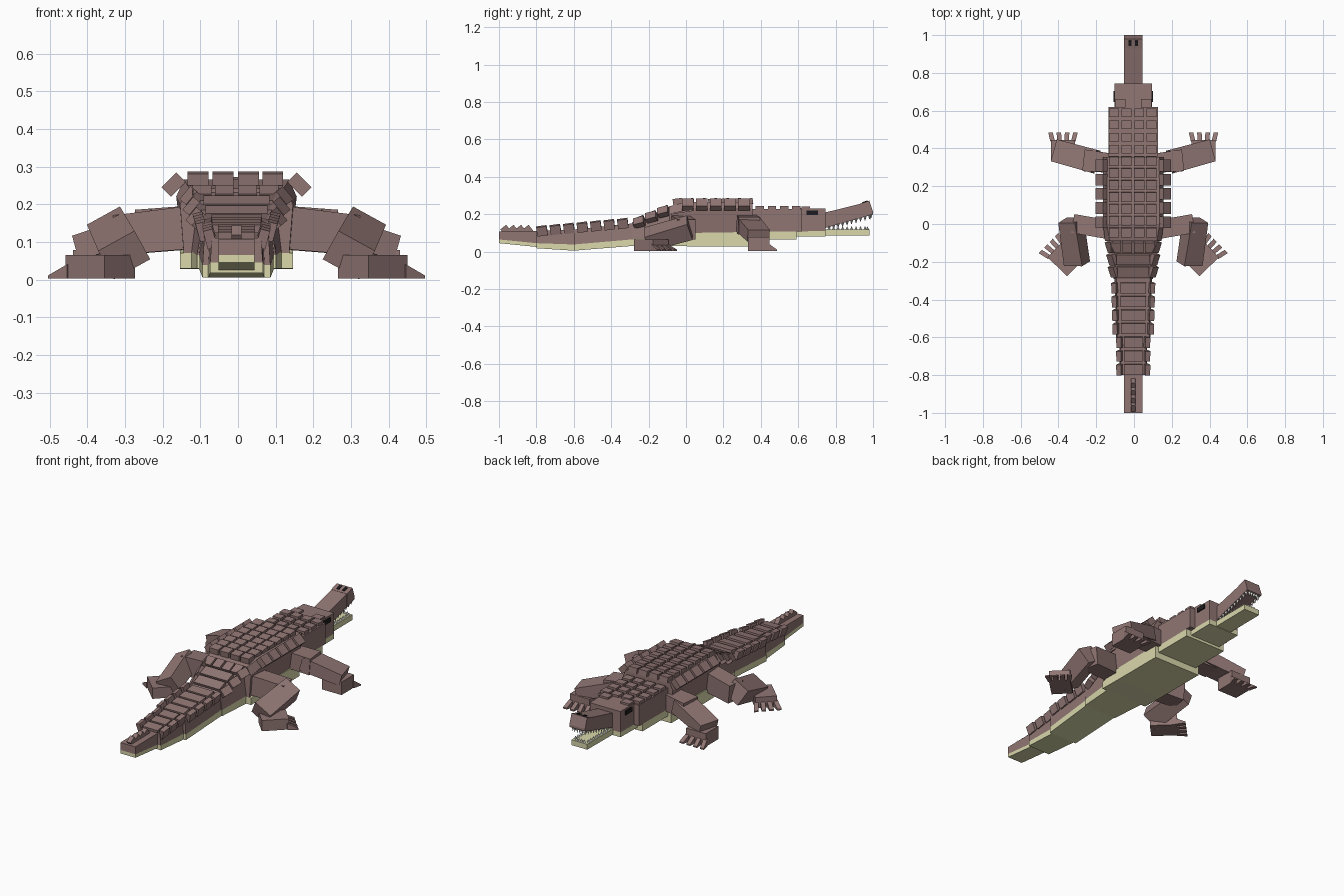
import bpy, bmesh, math
from mathutils import Vector, Matrix, Euler

old = bpy.data.objects.get("Cube")
if old:
    bpy.data.objects.remove(old)

CX = -0.004  # centre line of the body


def material(name, rgb):
    m = bpy.data.materials.new(name)
    m.use_nodes = True
    m.diffuse_color = (*rgb, 1)
    m.node_tree.nodes["Principled BSDF"].inputs["Base Color"].default_value = (*rgb, 1)
    return m


HIDE = material("brown hide", (0.28, 0.181, 0.173))
BELLY = material("cream belly", (0.7, 0.69, 0.41))
DARK = material("black", (0.012, 0.012, 0.014))
TOOTH = material("tooth white", (0.8, 0.8, 0.77))


def finish(name, bm, mat):
    bmesh.ops.recalc_face_normals(bm, faces=bm.faces)
    me = bpy.data.meshes.new(name)
    bm.to_mesh(me)
    bm.free()
    me.materials.append(mat)
    ob = bpy.data.objects.new(name, me)
    ob.location.x = CX
    bpy.context.collection.objects.link(ob)
    return ob


def bridge(bm, rings):
    loops = [[bm.verts.new(p) for p in r] for r in rings]
    n = len(loops[0])
    for a, b in zip(loops, loops[1:]):
        for i in range(n):
            bm.faces.new((a[i], a[(i + 1) % n], b[(i + 1) % n], b[i]))
    bm.faces.new(loops[0])
    bm.faces.new(loops[-1][::-1])


def loft(name, mat, *rings):
    """Each ring: y, bottom z, top z, bottom half width, top half width."""
    bm = bmesh.new()
    bridge(bm, [[(-wb, y, b), (wb, y, b), (wt, y, t), (-wt, y, t)]
                for y, b, t, wb, wt in rings])
    return finish(name, bm, mat)


def add_box(bm, centre, size, rot=(0, 0, 0)):
    turn = Euler([math.radians(a) for a in rot]).to_matrix().to_4x4()
    bmesh.ops.create_cube(bm, size=1, matrix=Matrix.Translation(centre) @ turn
                          @ Matrix.Diagonal((*size, 1)))


def boxes(name, mat, items):
    bm = bmesh.new()
    for it in items:
        add_box(bm, *it)
    return finish(name, bm, mat)


def beam(bm, p0, p1, s0, s1, roll=0):
    """Tapered limb from p0 to p1, each end given as (width, height)."""
    p0, p1 = Vector(p0), Vector(p1)
    d = (p1 - p0).normalized()
    side = d.cross(Vector((0, 0, 1))).normalized()
    side.rotate(Matrix.Rotation(math.radians(roll), 3, d))
    up = side.cross(d)
    bridge(bm, [[p + side * w * i / 2 + up * h * j / 2
                 for i, j in ((-1, -1), (1, -1), (1, 1), (-1, 1))]
                for p, (w, h) in ((p0, s0), (p1, s1))])


def both_sides(ob):
    ob.modifiers.new("Mirror", 'MIRROR')
    return ob


# Brown upper body, tail tip to head
loft("tail_tip", HIDE, (-1, .065, .108, .048, .048), (-.8, .045, .11, .048, .048))
loft("tail_end", HIDE, (-.8, .045, .11, .07, .065), (-.6, .038, .118, .075, .07))
loft("tail_middle", HIDE, (-.6, .038, .118, .09, .085), (-.29, .065, .15, .1, .09))
loft("tail_base", HIDE, (-.29, .065, .155, .105, .09), (-.08, .075, .235, .12, .1),
     (.02, .1, .25, .13, .12))
loft("torso", HIDE, (-.09, .07, .2, .14, .15), (.04, .1, .22, .145, .16),
     (.355, .105, .22, .145, .16))
loft("torso_back", HIDE, (-.09, .2, .242, .15, .125), (.0, .22, .265, .16, .14),
     (.355, .22, .26, .16, .14))
loft("neck", HIDE, (.355, .105, .228, .13, .13), (.62, .108, .228, .13, .13))
loft("head", HIDE, (.6, .108, .232, .098, .098), (.745, .11, .23, .098, .098))
loft("upper_jaw", HIDE, (.74, .125, .208, .048, .048), (.935, .18, .256, .048, .048))
loft("snout_end", HIDE, (.93, .178, .256, .05, .05), (.98, .194, .272, .05, .05),
     (1.0, .2, .213, .05, .05))

# Cream underside
loft("tail_tip_belly", BELLY, (-1, .045, .065, .048, .048), (-.8, .025, .045, .048, .048))
loft("tail_end_belly", BELLY, (-.8, .018, .045, .07, .07), (-.6, .005, .038, .075, .075))
loft("tail_middle_belly", BELLY, (-.6, .005, .038, .09, .09), (-.29, .03, .065, .1, .1))
loft("tail_base_belly", BELLY, (-.29, .03, .065, .105, .105), (-.08, .03, .075, .12, .12))
loft("torso_belly", BELLY, (-.09, .03, .07, .15, .15), (.04, .028, .1, .15, .15),
     (.355, .028, .105, .15, .15))
loft("neck_belly", BELLY, (.355, .065, .105, .13, .13), (.59, .065, .108, .13, .13))
loft("head_belly", BELLY, (.59, .08, .108, .098, .098), (.745, .082, .112, .098, .098))
loft("lower_jaw", BELLY, (.745, .085, .118, .05, .05), (.98, .087, .118, .05, .05))

# Armour plates on the back, in four columns
COLUMNS = (-.102, -.036, .032, .096)
boxes("back_plates", HIDE,
      [((x, -.045 + .063 * r, .268), (.055, .05, .032), (7, 0, 0))
       for r in range(7) for x in COLUMNS])
both_sides(boxes("back_edge_plates", HIDE,
                 [((.167, .01 + .075 * r, .252), (.055, .062, .035), (0, 45, 0))
                  for r in range(5)]))
boxes("neck_plates", HIDE,
      [((x, .395 + .065 * r, .232), (.052, .045, .024), (0, 0, 0))
       for r in range(4) for x in COLUMNS])
both_sides(boxes("brow_plates", HIDE, [((.068, .64, .232), (.055, .045, .02))]))

# Sloping rows where the back drops to the tail
boxes("rump_slabs", HIDE,
      [((0, -.25 + .065 * r, .172 + .026 * r), (.165 + .01 * r, .058, .03), (22, 0, 0))
       for r in range(2)])
boxes("rump_plates", HIDE,
      [((x * .9, -.12, .224), (.05, .058, .032), (24, 0, 0)) for x in COLUMNS])
both_sides(boxes("rump_edge_plates", HIDE,
                 [((.1 + .008 * r, -.25 + .065 * r, .157 + .028 * r),
                   (.045, .06, .035), (22, 50, 0)) for r in range(3)]))

# Seven ridged rows along the tail
centre_rows, edge_rows = [], []
for r in range(7):
    y = -.77 + .072 * r
    top = .113 + .0065 * r
    w = .065 if y < -.6 else .085 + .002 * (r - 3)
    centre_rows.append(((0, y, top + .006), (w * 1.5, .056, .022), (8, 0, 0)))
    edge_rows.append(((w + .006, y, top - .002), (.026, .056, .05), (8, 15, 0)))
boxes("tail_ridges", HIDE, centre_rows)
both_sides(boxes("tail_edge_ridges", HIDE, edge_rows))
boxes("tail_tip_spikes", HIDE,
      [((0, -.965 + .04 * r, .115), (.026, .04, .04), (38, 0, 0)) for r in range(4)])

# Rear legs: thigh slopes down, shin is rolled outward
bm = bmesh.new()
beam(bm, (.1, -.035, .14), (.315, .002, .118), (.1, .115), (.1, .105))
beam(bm, (.33, .02, .128), (.298, -.21, .065), (.1, .1), (.11, .09), -30)
both_sides(finish("rear_leg", bm, HIDE))


def foot(name, centre, heading, length, width, height, toe):
    """Block foot with four pointed wedge toes; heading in degrees from +y."""
    place = Matrix.Translation(centre) @ Matrix.Rotation(math.radians(heading), 4, 'Z')
    bm = bmesh.new()
    add_box(bm, (0, 0, height / 2), (width, length, height))
    for i in range(4):
        x = (i - 1.5) * width * .29
        lean = (i - 1.5) * .008
        y, h = length / 2 - .01, height * .6
        bridge(bm, [[(x - .012, y, 0), (x + .012, y, 0), (x + .012, y, h), (x - .012, y, h)],
                    [(x + lean - .012, y + toe, 0), (x + lean + .012, y + toe, 0),
                     (x + lean + .012, y + toe, .008), (x + lean - .012, y + toe, .008)]])
    bmesh.ops.transform(bm, matrix=place, verts=bm.verts)
    return both_sides(finish(name, bm, HIDE))


foot("rear_foot", (.362, -.185, .003), -46, .145, .115, .062, .058)

# Front legs
bm = bmesh.new()
beam(bm, (.1, .32, .15), (.26, .337, .138), (.1, .095), (.115, .095))
beam(bm, (.2, .33, .148), (.412, .388, .085), (.125, .08), (.12, .065))
both_sides(finish("front_leg", bm, HIDE))
foot("front_foot", (.372, .388, .003), 0, .115, .125, .075, .05)

# Eyes and nostrils
both_sides(boxes("eyes", DARK, [((.1, .675, .208), (.01, .06, .025))]))
both_sides(boxes("nostrils", DARK, [((.018, .957, .265), (.016, .03, .008), (18, 0, 0))]))

# Teeth along both jaws
bm = bmesh.new()


def tooth(x, y, z, height):
    turn = Matrix.Rotation(math.pi if height < 0 else 0, 4, 'X')
    bmesh.ops.create_cone(bm, cap_ends=True, segments=4, radius1=.009, radius2=0,
                          depth=abs(height),
                          matrix=Matrix.Translation((x, y, z + height / 2)) @ turn)


for i in range(10):
    y = .765 + .024 * i
    tooth(.041, y, .13 + (y - .745) * .28, -.026)
    if y < .975:
        tooth(.041, y, .117, .019)
for x in (.008, .024):
    tooth(x, .988, .198, -.026)
    tooth(x, .97, .117, .019)
both_sides(finish("teeth", bm, TOOTH))
